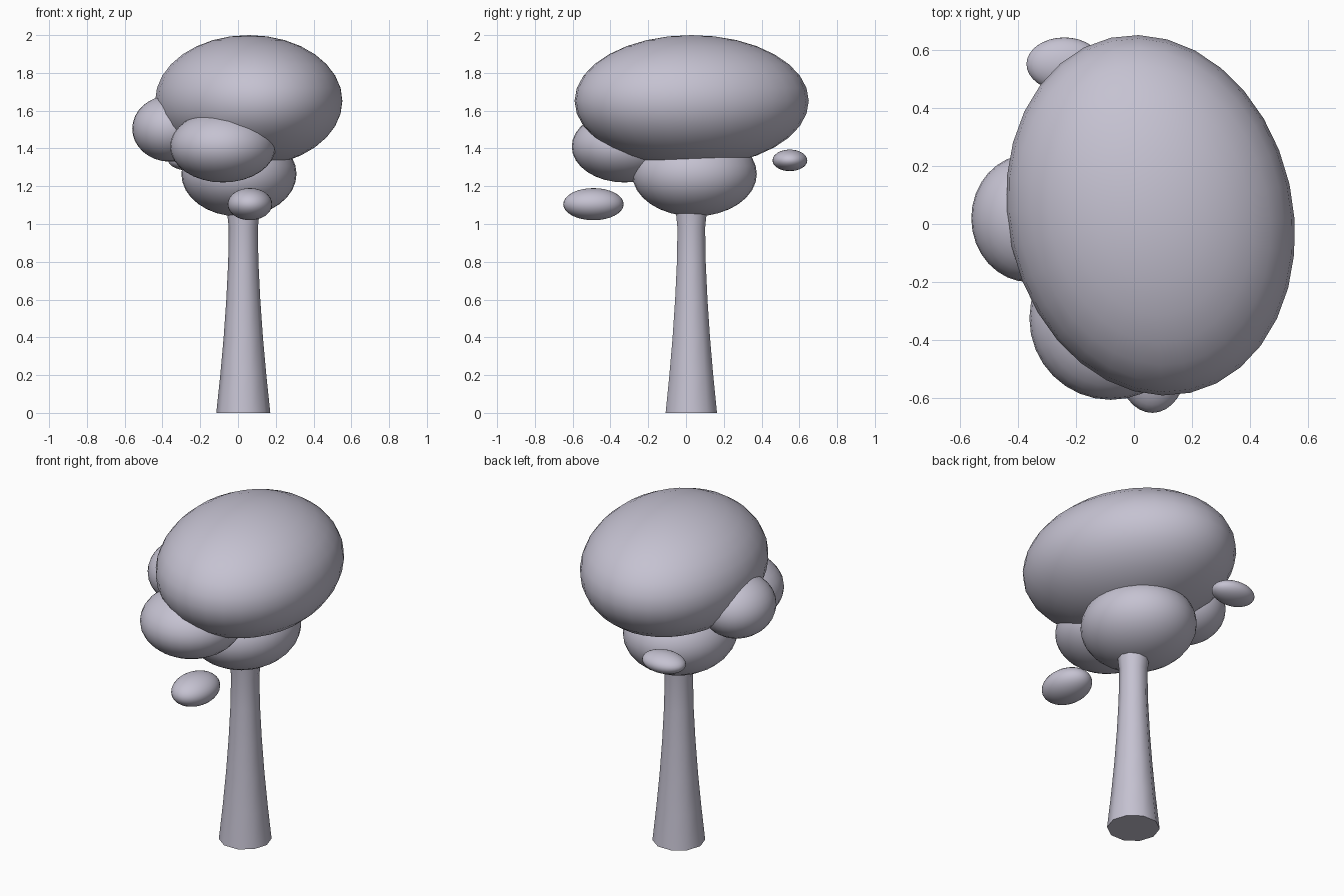
import bpy
import bmesh
import math

cube = bpy.data.objects.get("Cube")
if cube:
    bpy.data.objects.remove(cube, do_unlink=True)

COLOUR = (0.56, 0.54, 0.64, 1.0)
mat = bpy.data.materials.new("pale_lavender_grey")
mat.use_nodes = True
mat.diffuse_color = COLOUR
bsdf = next(n for n in mat.node_tree.nodes if n.type == 'BSDF_PRINCIPLED')
bsdf.inputs["Base Color"].default_value = COLOUR


def finish(name, bm, location, angle):
    """Turn a bmesh into a smooth-shaded object with the material."""
    mesh = bpy.data.meshes.new(name)
    bm.to_mesh(mesh)
    bm.free()
    mesh.materials.append(mat)
    obj = bpy.data.objects.new(name, mesh)
    obj.location = location
    bpy.context.collection.objects.link(obj)
    bpy.ops.object.select_all(action='DESELECT')
    obj.select_set(True)
    bpy.context.view_layer.objects.active = obj
    bpy.ops.object.shade_smooth_by_angle(angle=math.radians(angle))
    return obj


def foliage(name, centre, radii, turn=0.0):
    """Ellipsoid clump of leaves, turned about z."""
    bm = bmesh.new()
    bmesh.ops.create_uvsphere(bm, u_segments=32, v_segments=16, radius=1.0)
    bmesh.ops.scale(bm, vec=radii, verts=bm.verts)
    obj = finish(name, bm, centre, 60)
    obj.rotation_euler.z = turn
    return obj


# Trunk: ten-sided column, flared at the foot and slightly at the top
SIDES = 10
profile = [(0.143, 0), (0.122, 0.2), (0.104, 0.4), (0.09, 0.6),
           (0.08, 0.8), (0.077, 0.98), (0.09, 1.1)]
bm = bmesh.new()
rings = []
for r, z in profile:
    angles = [math.tau * i / SIDES for i in range(SIDES)]
    rings.append([bm.verts.new((r * math.cos(a), r * math.sin(a), z)) for a in angles])
for low, high in zip(rings, rings[1:]):
    for i in range(SIDES):
        j = (i + 1) % SIDES
        bm.faces.new((low[i], low[j], high[j], high[i]))
bm.faces.new(rings[0][::-1])
bm.faces.new(rings[-1])
finish("trunk", bm, (0.028, 0.028, 0), 45)

# Foliage: main crown, three clumps under it, two loose tufts
foliage("crown", (0.057, 0.03, 1.652), (0.49, 0.626, 0.348), 0.22)
foliage("lower_clump", (0.005, 0.045, 1.265), (0.305, 0.33, 0.225))
foliage("front_clump", (-0.08, -0.325, 1.41), (0.28, 0.28, 0.19))
foliage("right_clump", (-0.36, 0.02, 1.505), (0.2, 0.22, 0.175))
foliage("front_tuft", (0.063, -0.49, 1.105), (0.118, 0.16, 0.085))
foliage("back_tuft", (-0.24, 0.55, 1.337), (0.13, 0.092, 0.057))
